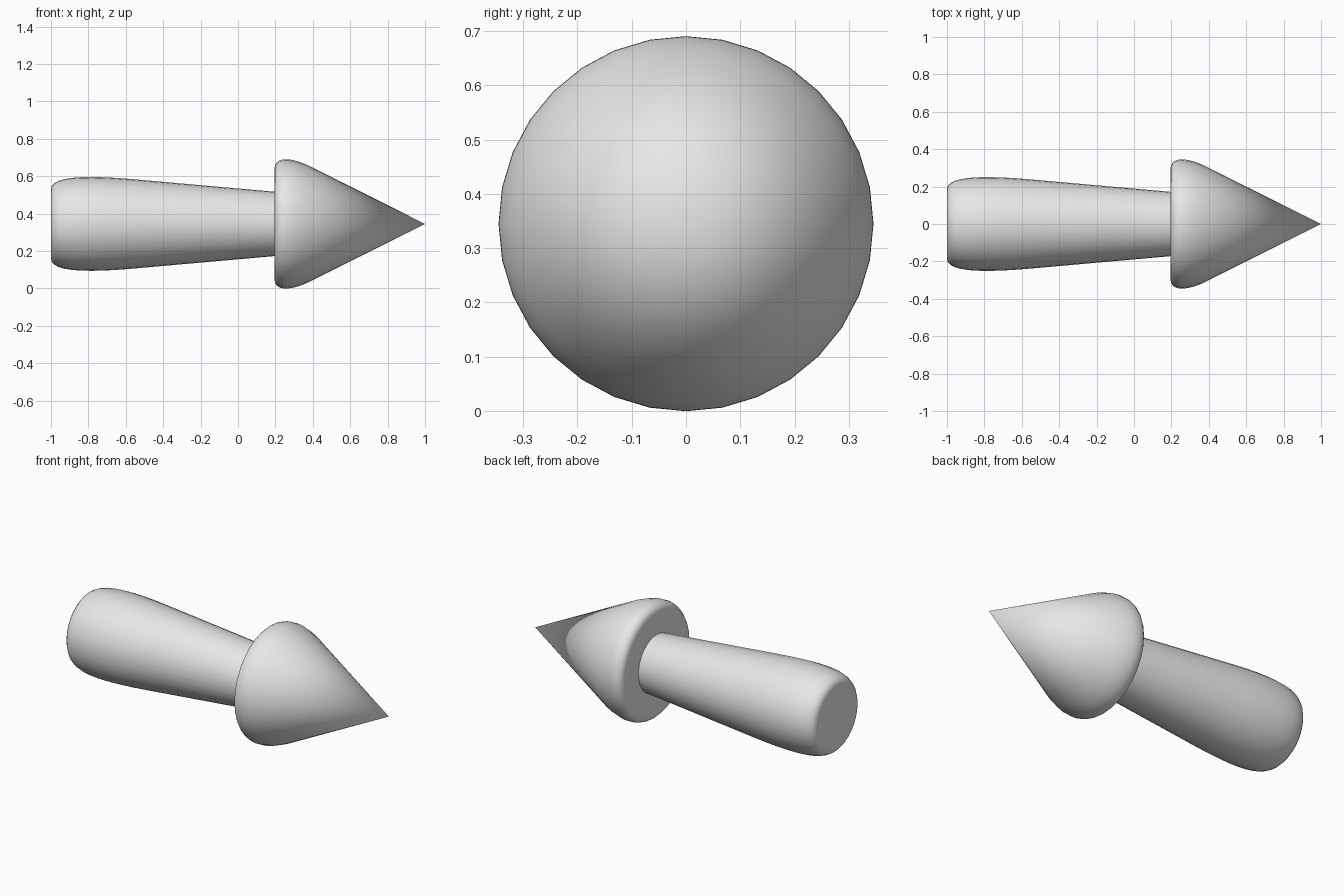
import bpy, bmesh, math

if "Cube" in bpy.data.objects:
    bpy.data.objects.remove(bpy.data.objects["Cube"])

AXIS_Z = 0.345
SIDES = 32

grey = bpy.data.materials.new("light grey")
grey.diffuse_color = (0.8, 0.8, 0.8, 1)
grey.use_nodes = True
grey.node_tree.nodes["Principled BSDF"].inputs["Base Color"].default_value = grey.diffuse_color


def bezier(p0, p1, p2, p3, n=10):
    """Points (x, radius) along a cubic curve."""
    pts = []
    for i in range(n + 1):
        t = i / n
        w = ((1 - t) ** 3, 3 * t * (1 - t) ** 2, 3 * t * t * (1 - t), t ** 3)
        pts.append(tuple(sum(k * p[a] for k, p in zip(w, (p0, p1, p2, p3))) for a in (0, 1)))
    return pts


def lathe_x(name, profile):
    """Turn an (x, radius) profile around the x axis; a radius of 0 ends in a point."""
    bm = bmesh.new()
    rings = []
    for x, r in profile:
        if r == 0:
            rings.append([bm.verts.new((x, 0, AXIS_Z))])
        else:
            rings.append([bm.verts.new((x, r * math.cos(math.tau * i / SIDES),
                                        AXIS_Z + r * math.sin(math.tau * i / SIDES)))
                          for i in range(SIDES)])
    for a, b in zip(rings, rings[1:]):
        for i in range(SIDES):
            j = (i + 1) % SIDES
            bm.faces.new((a[i], a[j], b[0]) if len(b) == 1 else (a[i], a[j], b[j], b[i]))
    for ring in (rings[0], rings[-1]):
        if len(ring) > 1:
            bm.faces.new(ring)
    bmesh.ops.recalc_face_normals(bm, faces=bm.faces)
    mesh = bpy.data.meshes.new(name)
    bm.to_mesh(mesh)
    bm.free()
    mesh.materials.append(grey)
    ob = bpy.data.objects.new(name, mesh)
    bpy.context.collection.objects.link(ob)
    bpy.ops.object.select_all(action='DESELECT')
    ob.select_set(True)
    bpy.context.view_layer.objects.active = ob
    bpy.ops.object.shade_smooth_by_angle(angle=math.radians(40))


# Shaft: rounded, flat-ended butt tapering towards the head
lathe_x("shaft", bezier((-1, 0.185), (-1, 0.25), (-0.85, 0.265), (-0.55, 0.238)) + [(0.195, 0.172)])

# Head: flat back, rounded rim, straight cone to the tip
lathe_x("arrow_head", bezier((0.195, 0.295), (0.195, 0.36), (0.28, 0.36), (0.385, 0.308)) + [(1, 0)])
